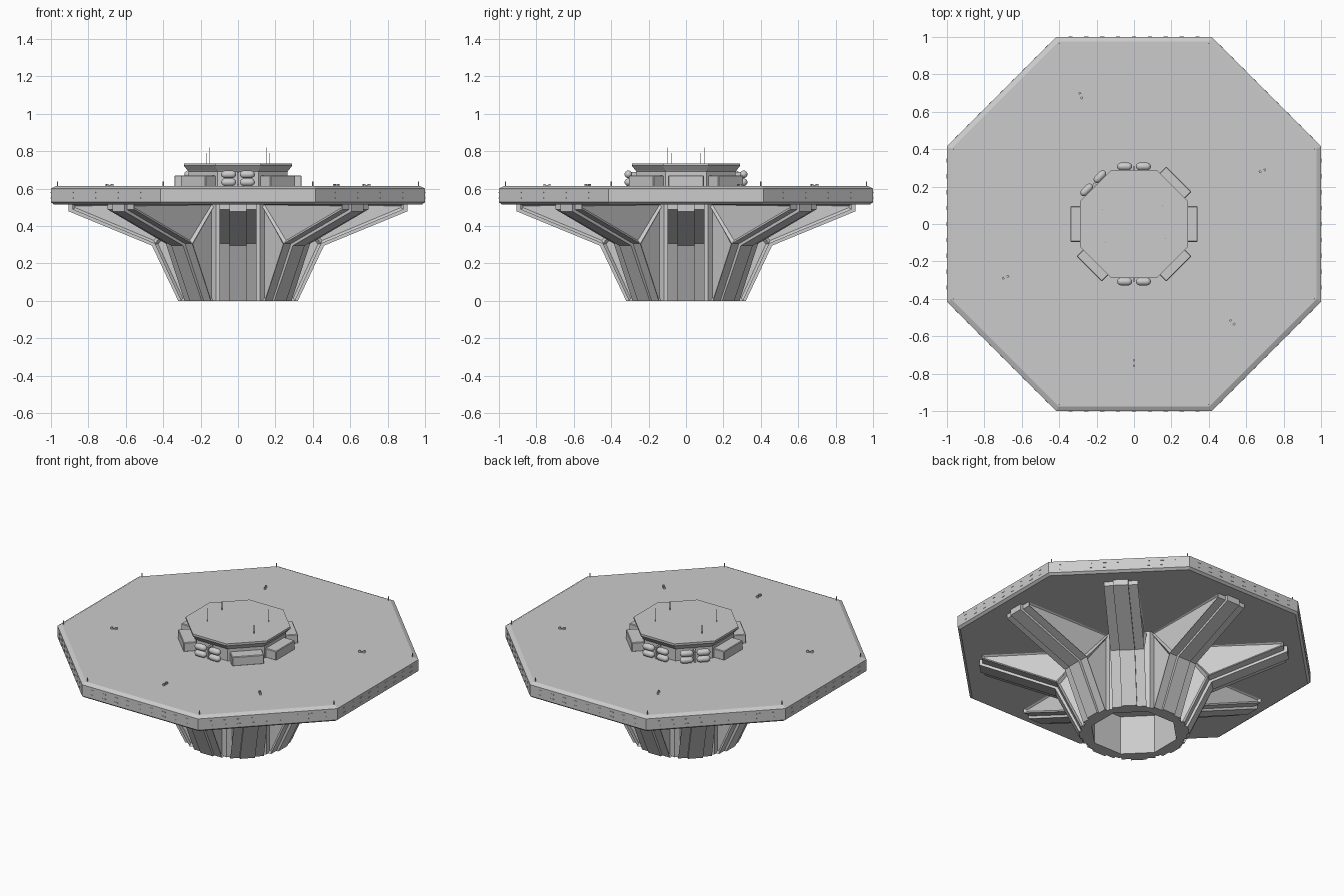
import bpy, bmesh, math
from mathutils import Matrix, Vector

if "Cube" in bpy.data.objects:
    bpy.data.objects.remove(bpy.data.objects["Cube"])

R45 = math.pi / 4


def finish(name, bm, smooth=False):
    bmesh.ops.recalc_face_normals(bm, faces=bm.faces)
    me = bpy.data.meshes.new(name)
    bm.to_mesh(me)
    bm.free()
    ob = bpy.data.objects.new(name, me)
    bpy.context.collection.objects.link(ob)
    if smooth:
        for p in me.polygons:
            p.use_smooth = True
    return ob


def spin(deg):
    return Matrix.Rotation(math.radians(deg), 4, 'Z')


def loft(bm, rings, n=8, mat=Matrix()):
    """Stack of n-sided rings (height, apothem), capped at both ends."""
    loops = []
    for z, a in rings:
        r = a / math.cos(math.pi / n)
        loops.append([bm.verts.new(mat @ Vector((r * math.cos((2 * i + 1) * math.pi / n),
                                                 r * math.sin((2 * i + 1) * math.pi / n), z)))
                      for i in range(n)])
    for a, b in zip(loops, loops[1:]):
        for i in range(n):
            j = (i + 1) % n
            bm.faces.new((a[i], a[j], b[j], b[i]))
    bm.faces.new(loops[0])
    bm.faces.new(loops[-1])


def box(bm, size, pos, rot=Matrix()):
    m = rot @ Matrix.Translation(pos) @ Matrix.Diagonal((*size, 1))
    return bmesh.ops.create_cube(bm, size=1, matrix=m)['verts']


def prism(bm, profile, half, panel=0):
    """Extrude an (r, z) profile sideways, optionally sinking a panel in each side."""
    a = [bm.verts.new((r, -half, z)) for r, z in profile]
    b = [bm.verts.new((r, half, z)) for r, z in profile]
    sides = [bm.faces.new(a), bm.faces.new(b[::-1])]
    faces = list(sides)
    for i in range(len(a)):
        j = (i + 1) % len(a)
        faces.append(bm.faces.new((a[j], a[i], b[i], b[j])))
    bmesh.ops.recalc_face_normals(bm, faces=faces)
    if panel:
        bmesh.ops.inset_individual(bm, faces=sides, thickness=panel, depth=-0.015)


# octagonal deck
bm = bmesh.new()
loft(bm, [(0.515, 0.985), (0.527, 1.0), (0.6, 1.0), (0.613, 0.975)])
finish("deck", bm)

# hollow octagonal core under the deck
bm = bmesh.new()
loft(bm, [(0.52, 0.285), (0, 0.285), (0, 0.24), (0.25, 0.24)])
finish("core", bm)

# eight bent support legs, each with sunken side panels and a central rib
for k in range(8):
    bm = bmesh.new()
    prism(bm, [(0.27, 0), (0.305, 0), (0.445, 0.305), (0.27, 0.52)], 0.1, 0.018)
    prism(bm, [(0.27, 0.52), (0.445, 0.305), (0.885, 0.488), (0.885, 0.52)], 0.1, 0.018)
    prism(bm, [(0.28, 0), (0.32, 0), (0.46, 0.295), (0.905, 0.478),
               (0.905, 0.52), (0.84, 0.52), (0.42, 0.34)], 0.045)
    bm.transform(spin(45 * k))
    finish(f"support_leg_{k + 1}", bm)

# hub on the deck with a flared roof
bm = bmesh.new()
loft(bm, [(0.605, 0.265), (0.69, 0.265), (0.7, 0.272), (0.722, 0.29), (0.735, 0.29)])
finish("hub", bm)

# equipment boxes around the hub
for k, deg in enumerate((0, 45, 180, 225, 315)):
    bm = bmesh.new()
    box(bm, (0.08, 0.19, 0.06), (0.3, 0, 0.64))
    bmesh.ops.bevel(bm, geom=bm.edges[:], offset=0.004, segments=1, affect='EDGES')
    bm.transform(spin(deg))
    finish(f"equipment_box_{k + 1}", bm)

# banks of four capsule tanks around the hub
cap = [(0.04, 0.004), (0.036, 0.012), (0.028, 0.018), (0.02, 0.02)]
cap = [(-z, r) for z, r in cap] + [(z, r) for z, r in cap[::-1]]
for k, deg in enumerate((90, 135, 270)):
    bm = bmesh.new()
    for side in (-0.05, 0.05):
        for z in (0.634, 0.676):
            loft(bm, cap, 12, spin(deg) @ Matrix.Translation((0.308, side, z))
                 @ Matrix.Rotation(math.pi / 2, 4, 'X'))
    finish(f"tank_bank_{k + 1}", bm, True)
    bm = bmesh.new()
    box(bm, (0.045, 0.012, 0.075), (0.285, 0, 0.65), spin(deg))
    finish(f"tank_bracket_{k + 1}", bm)

# thin roof aerials
bm = bmesh.new()
for x, y, top in ((-0.15, -0.1, 0.82), (0.15, 0.1, 0.82), (-0.17, 0.08, 0.79), (0.17, -0.08, 0.79)):
    box(bm, (0.003, 0.003, top - 0.73), (x, y, (top + 0.73) / 2))
finish("roof_aerials", bm)

# short posts at the deck corners
bm = bmesh.new()
for k in range(8):
    box(bm, (0.005, 0.005, 0.03), (1.045, 0, 0.622), spin(22.5 + 45 * k))
finish("corner_posts", bm)

# two rows of small lights along each deck edge
bm = bmesh.new()
for k in range(8):
    for i in range(-4, 5):
        for z in (0.55, 0.58):
            box(bm, (0.004, 0.022, 0.005), (1.0, i * 0.085, z), spin(45 * k))
finish("edge_lights", bm)

# paired fittings on the deck surface
bm = bmesh.new()
for deg in (-90, -45, 22.5, 112.5, 202.5):
    for r in (0.73, 0.757):
        box(bm, (0.012, 0.012, 0.014), (r, 0, 0.618), spin(deg))
    box(bm, (0.03, 0.004, 0.006), (0.743, 0, 0.615), spin(deg))
finish("deck_fittings", bm)
